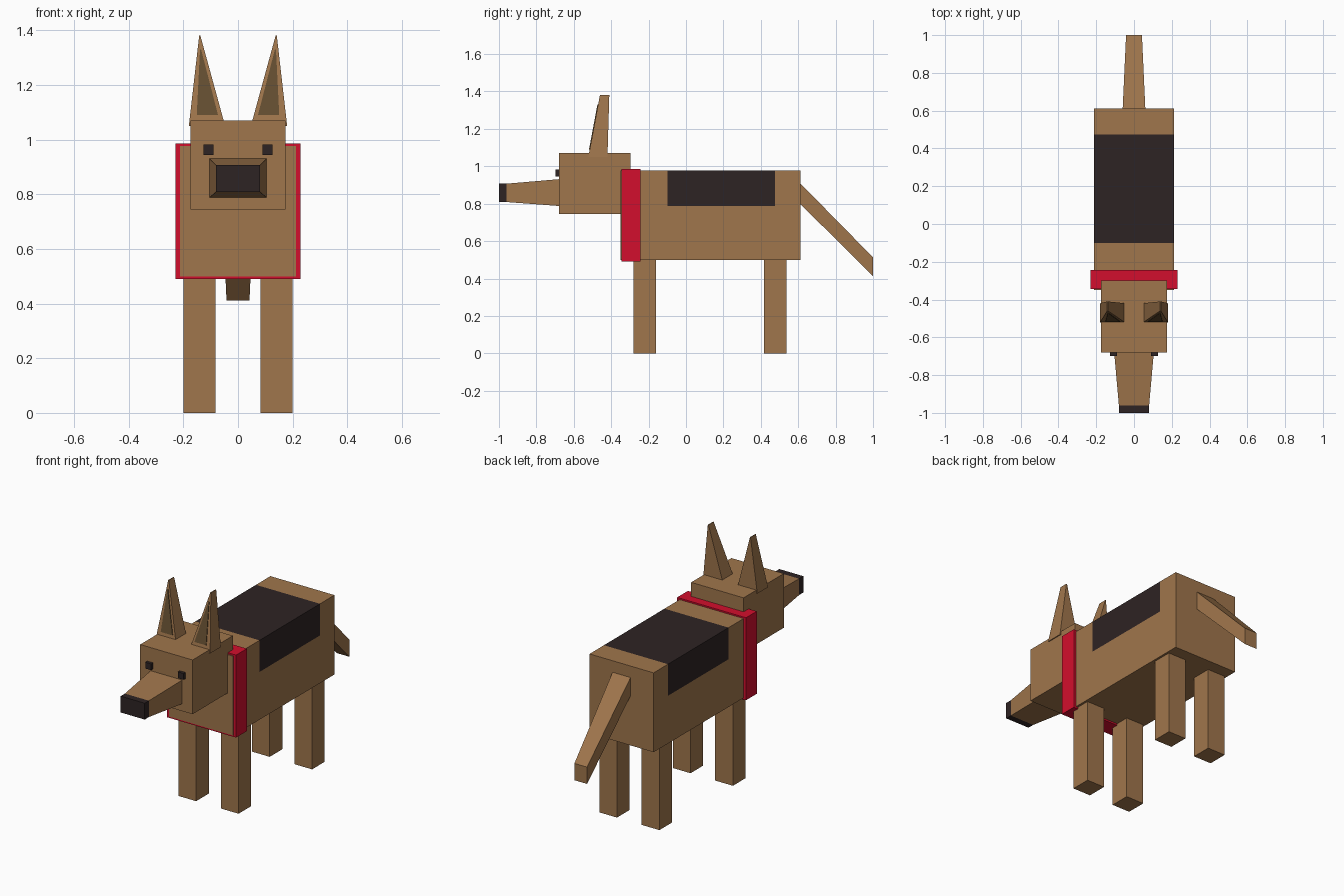
import bpy, bmesh
from mathutils import Vector

if "Cube" in bpy.data.objects:
    bpy.data.objects.remove(bpy.data.objects["Cube"])


def material(name, rgb):
    m = bpy.data.materials.new(name)
    m.diffuse_color = (*rgb, 1)
    m.use_nodes = True
    m.node_tree.nodes["Principled BSDF"].inputs["Base Color"].default_value = m.diffuse_color
    return m


TAN = material("tan fur", (0.35, 0.18, 0.072))
BLACK = material("black fur", (0.027, 0.017, 0.017))
RED = material("red collar", (0.65, 0.0045, 0.026))
INNER = material("inner ear brown", (0.13, 0.076, 0.031))


def loft(name, a, b, *mats):
    """Solid joining two matching four-cornered loops."""
    bm = bmesh.new()
    va = [bm.verts.new(p) for p in a]
    vb = [bm.verts.new(p) for p in b]
    bm.faces.new(va)
    bm.faces.new(vb[::-1])
    for i in range(4):
        j = (i + 1) % 4
        bm.faces.new((va[i], vb[i], vb[j], va[j]))
    bmesh.ops.recalc_face_normals(bm, faces=bm.faces[:])
    me = bpy.data.meshes.new(name)
    bm.to_mesh(me)
    bm.free()
    for m in mats:
        me.materials.append(m)
    ob = bpy.data.objects.new(name, me)
    bpy.context.collection.objects.link(ob)
    return ob


def rect_y(y, x0, x1, z0, z1):
    return [(x0, y, z0), (x1, y, z0), (x1, y, z1), (x0, y, z1)]


def box(name, x0, x1, y0, y1, z0, z1, *mats):
    return loft(name, rect_y(y0, x0, x1, z0, z1),
                rect_y(y1, x0, x1, z0, z1), *mats)


# Body, with a black saddle patch cut into its upper faces
body = box("body", -0.213, 0.213, -0.35, 0.612, 0.5, 0.977, TAN, BLACK)
bm = bmesh.new()
bm.from_mesh(body.data)
for co, no in (((0, -0.10, 0), (0, 1, 0)), ((0, 0.475, 0), (0, 1, 0)),
               ((0, 0, 0.787), (0, 0, 1))):
    bmesh.ops.bisect_plane(bm, geom=bm.verts[:] + bm.edges[:] + bm.faces[:],
                           plane_co=co, plane_no=no)
for f in bm.faces:
    c = f.calc_center_median()
    f.material_index = int(-0.10 < c.y < 0.475 and c.z > 0.787)
bm.to_mesh(body.data)
bm.free()

# Collar and head
box("collar", -0.229, 0.229, -0.345, -0.243, 0.49, 0.986, RED)
box("head", -0.174, 0.174, -0.68, -0.298, 0.744, 1.07, TAN)

# Tapered muzzle and nose
loft("muzzle", rect_y(-0.68, -0.105, 0.105, 0.788, 0.931),
     rect_y(-0.96, -0.08, 0.08, 0.809, 0.907), TAN)
box("nose", -0.08, 0.08, -1.0, -0.958, 0.809, 0.907, BLACK)

# Drooping tail
loft("tail", rect_y(0.61, -0.06, 0.06, 0.80, 0.91),
     rect_y(1.0, -0.042, 0.042, 0.412, 0.513), TAN)

for s, side in ((-1, "left"), (1, "right")):
    def mirrored(points):
        return [Vector((s * x, y, z)) for x, y, z in points]

    # Legs
    for y0, end in ((-0.28, "front"), (0.418, "rear")):
        x0, x1 = sorted((s * 0.082, s * 0.20))
        box(f"{end}_leg_{side}", x0, x1, y0, y0 + 0.12, 0, 0.51, TAN)

    # Eyes
    x0, x1 = sorted((s * 0.089, s * 0.127))
    box(f"eye_{side}", x0, x1, -0.698, -0.675, 0.945, 0.983, BLACK)

    # Ears narrowing to a ridge-like tip
    loft(f"ear_{side}",
         mirrored([(0.047, -0.522, 1.05), (0.18, -0.522, 1.05),
                   (0.18, -0.42, 1.05), (0.047, -0.42, 1.05)]),
         mirrored([(0.138, -0.46, 1.382), (0.142, -0.46, 1.382),
                   (0.142, -0.41, 1.382), (0.138, -0.41, 1.382)]), TAN)

    # Inner ear plates lying on the sloped front of the ears
    def ear_front(z, lift):
        return -0.522 + 0.062 * (z - 1.05) / 0.332 - lift
    outline = [(0.073, 1.09), (0.151, 1.09), (0.139, 1.33), (0.135, 1.33)]
    loft(f"inner_ear_{side}",
         mirrored([(x, ear_front(z, -0.003), z) for x, z in outline]),
         mirrored([(x, ear_front(z, 0.004), z) for x, z in outline]), INNER)
